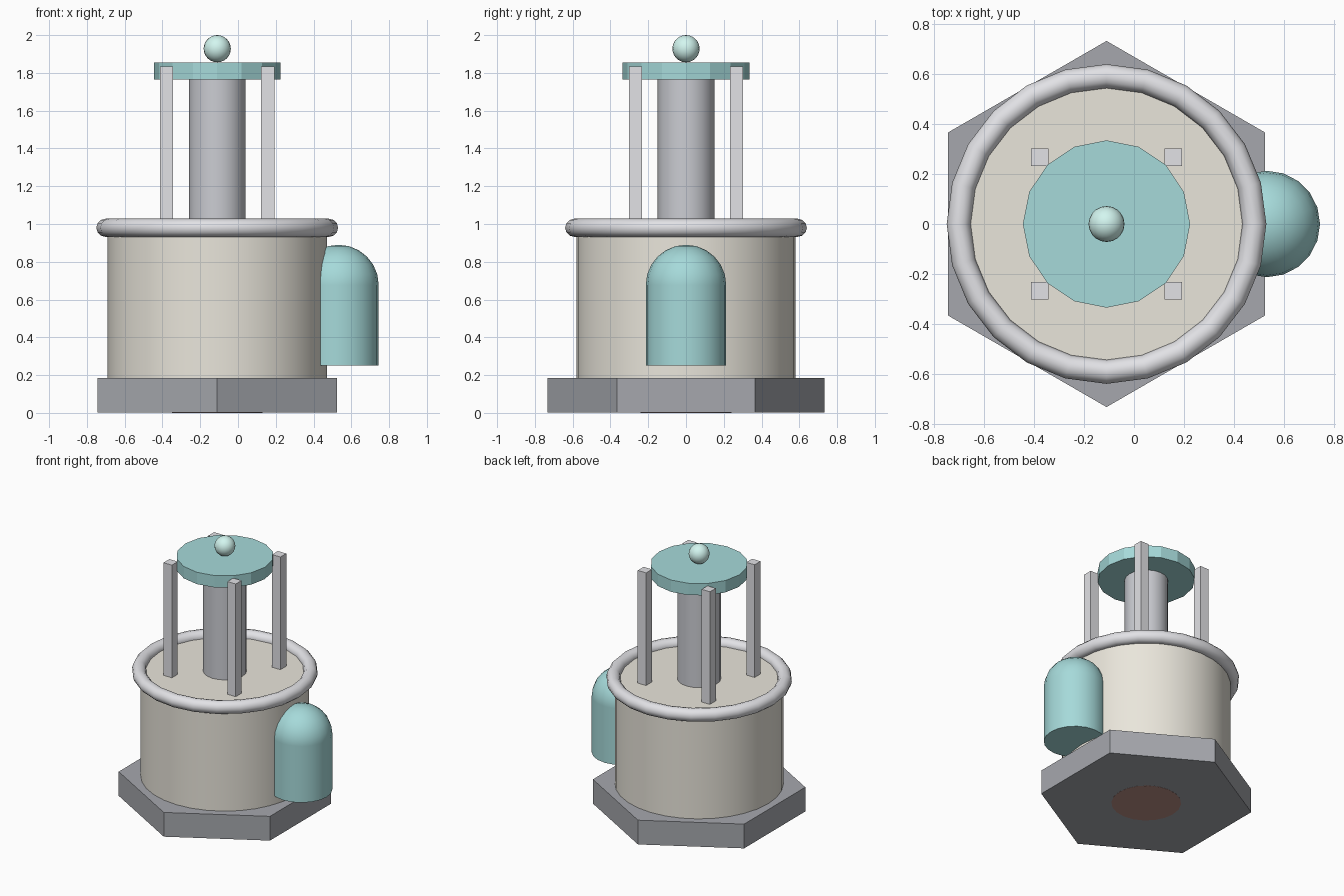
import bpy
import math

if "Cube" in bpy.data.objects:
    bpy.data.objects.remove(bpy.data.objects["Cube"])

CX = -0.11  # axis of the main tower


def material(name, rgb):
    m = bpy.data.materials.new(name)
    m.diffuse_color = (*rgb, 1)
    m.use_nodes = True
    m.node_tree.nodes["Principled BSDF"].inputs["Base Color"].default_value = m.diffuse_color
    return m


cream = material("cream", (0.82, 0.79, 0.71))
teal = material("teal", (0.38, 0.70, 0.70))
mint = material("mint", (0.65, 0.92, 0.87))
dark = material("dark_grey", (0.38, 0.39, 0.42))
steel = material("steel", (0.60, 0.61, 0.65))
light = material("light_grey", (0.76, 0.76, 0.79))
rust = material("rust", (0.50, 0.28, 0.24))


def finish(name, mat, smooth=True):
    ob = bpy.context.object
    ob.name = name
    ob.data.materials.append(mat)
    if smooth:
        bpy.ops.object.shade_smooth_by_angle(angle=math.radians(40))
    return ob


def cylinder(name, x, r, z0, z1, sides, mat, smooth=True):
    bpy.ops.mesh.primitive_cylinder_add(vertices=sides, radius=r, depth=z1 - z0,
                                        location=(x, 0, (z0 + z1) / 2))
    return finish(name, mat, smooth)


def ball(name, x, r, z, seg, rings, mat):
    bpy.ops.mesh.primitive_uv_sphere_add(segments=seg, ring_count=rings, radius=r,
                                         location=(x, 0, z))
    return finish(name, mat)


# Hexagonal base with a small plate under it
cylinder("base", CX, 0.733, 0.001, 0.185, 6, dark, False)
cylinder("base_plate", CX, 0.24, 0.0, 0.03, 20, rust)

# Main drum and its rim
cylinder("drum", CX, 0.58, 0.185, 0.98, 32, cream)
bpy.ops.mesh.primitive_torus_add(major_radius=0.592, minor_radius=0.048,
                                 major_segments=24, minor_segments=12,
                                 location=(CX, 0, 0.98))
finish("drum_rim", light)

# Central column, cap and finial
cylinder("column", CX, 0.15, 0.98, 1.765, 20, steel)
cylinder("cap", CX, 0.335, 1.765, 1.855, 16, teal, False)
ball("finial", CX, 0.072, 1.928, 20, 12, mint)

# Four square posts around the column
for i, (sx, sy) in enumerate([(1, 1), (1, -1), (-1, 1), (-1, -1)]):
    bpy.ops.mesh.primitive_cube_add(size=1, location=(CX + sx * 0.268, sy * 0.268, 1.4075))
    post = bpy.context.object
    post.scale = (0.07, 0.07, 0.855)
    bpy.ops.object.transform_apply(location=False, rotation=False, scale=True)
    finish(f"post_{i + 1}", light, False)

# Domed side tank
cylinder("tank", 0.532, 0.213, 0.25, 0.677, 20, teal)
ball("tank_dome", 0.532, 0.213, 0.677, 20, 12, teal)
